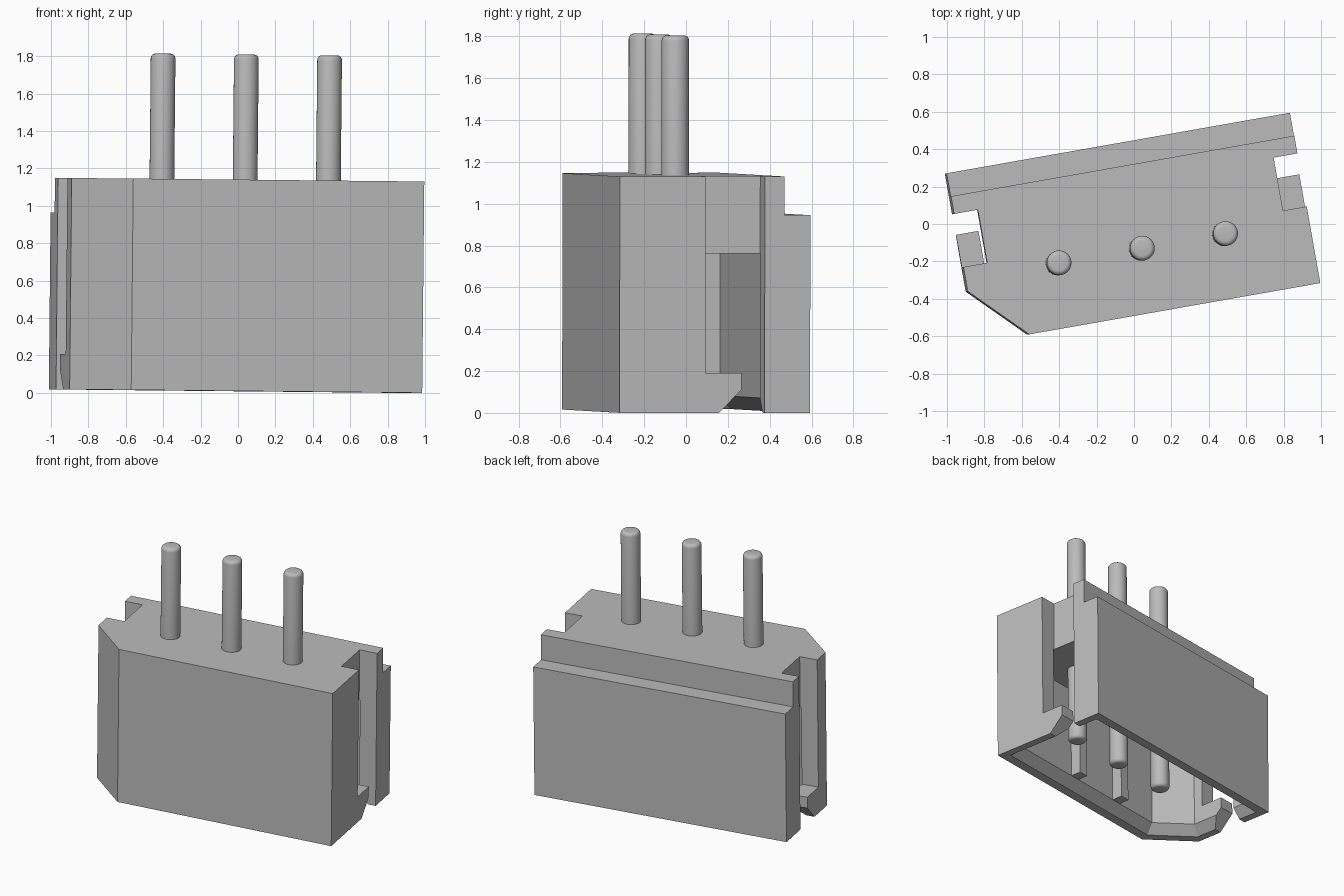
import bpy, bmesh, math
from mathutils import Matrix

cube = bpy.data.objects.get("Cube")
if cube:
    bpy.data.objects.remove(cube, do_unlink=True)

# One plain grey for everything
grey = bpy.data.materials.new("plain grey")
grey.use_nodes = True
GREY = (0.5, 0.5, 0.5, 1)
grey.diffuse_color = GREY
grey.node_tree.nodes["Principled BSDF"].inputs["Base Color"].default_value = GREY

# Whole connector is turned about z and leans very slightly
PLACE = (Matrix.Translation((-0.017, -0.003, 0.0095))
         @ Matrix.Rotation(math.radians(10), 4, 'Z')
         @ Matrix.Rotation(0.01, 4, 'Y'))
HALF, FRONT, BACK, HEIGHT = 0.932, -0.484, 0.441, 1.13
ROOF, INNER = 0.76, 0.81


def make(name, rings):
    """Loft closed rings of equal length into a capped solid."""
    bm = bmesh.new()
    loops = [[bm.verts.new(p) for p in ring] for ring in rings]
    n = len(loops[0])
    for a, b in zip(loops, loops[1:]):
        for i in range(n):
            j = (i + 1) % n
            bm.faces.new((a[i], a[j], b[j], b[i]))
    bm.faces.new(loops[0][::-1])
    bm.faces.new(loops[-1])
    bmesh.ops.recalc_face_normals(bm, faces=bm.faces)
    mesh = bpy.data.meshes.new(name)
    bm.to_mesh(mesh)
    bm.free()
    mesh.materials.append(grey)
    obj = bpy.data.objects.new(name, mesh)
    bpy.context.collection.objects.link(obj)
    return obj


def box(name, x0, x1, y0, y1, z0, z1):
    plan = [(x0, y0), (x1, y0), (x1, y1), (x0, y1)]
    return make(name, [[(x, y, z) for x, y in plan] for z in (z0, z1)])


def combine(target, tool, operation):
    mod = target.modifiers.new("cut", 'BOOLEAN')
    mod.operation, mod.solver, mod.object = operation, 'EXACT', tool
    bpy.ops.object.select_all(action='DESELECT')
    bpy.context.view_layer.objects.active = target
    target.select_set(True)
    bpy.ops.object.modifier_apply(modifier=mod.name)
    bpy.data.objects.remove(tool, do_unlink=True)


def plan_ring(half, front, back, diagonal, z):
    """Rectangle with one corner cut along x + y = diagonal."""
    return [(diagonal - front, front, z), (half, front, z), (half, back, z),
            (-half, back, z), (-half, diagonal + half, z)]


# Housing block with one cut corner
housing = make("housing", [plan_ring(HALF, FRONT, BACK, -1.132, z) for z in (0, HEIGHT)])

# Step along the back top edge
combine(housing, box("step_cutter", -2, 2, 0.316, 2, 0.945, 2), 'DIFFERENCE')

# Hollow underside with a flared mouth
LIP = 0.065
cavity = make("cavity_cutter", [
    plan_ring(INNER + g, -0.35 - g, 0.31 + g, -0.948 - 1.414 * g, z)
    for g, z in ((LIP, -0.05), (LIP, 0), (0, LIP), (0, ROOF))])
combine(housing, cavity, 'DIFFERENCE')

# Side slots, each leaving a hooked tab at the bottom
slot = [(-0.068, 0.19), (0.108, 0.19), (0.108, 0.11), (-0.002, 0),
        (-0.102, -0.1), (0.22, -0.1), (0.22, 2), (-0.068, 2)]
for side in (-1, 1):
    cutter = make("slot_cutter", [[(side * x, y, z) for y, z in slot] for x in (0.803, 1.2)])
    combine(housing, cutter, 'DIFFERENCE')

# Ribs on the inside of the front wall, between the pins
PIN_X = [0.021 + 0.452 * i for i in (-1, 0, 1)]
for a, b in zip(PIN_X, PIN_X[1:]):
    mid = (a + b) / 2
    rib = box("rib", mid - 0.038, mid + 0.038, -0.4, -0.27, LIP, ROOF + 0.05)
    combine(housing, rib, 'UNION')
housing.name = "housing"
housing.matrix_world = PLACE

# Contact pins with rounded ends
R, FILLET, Z0, Z1, SIDES = 0.066, 0.025, 0.18, 1.8, 32
arc = [(R - FILLET + FILLET * math.sin(t), FILLET * (1 - math.cos(t)))
       for t in (math.pi / 8 * k for k in range(5))]
profile = [(r, Z0 + h) for r, h in arc] + [(r, Z1 - h) for r, h in reversed(arc)]
for label, px in zip(("left_end", "middle", "right_end"), PIN_X):
    pin = make(label + "_pin", [
        [(px + r * math.cos(math.tau * i / SIDES), -0.135 + r * math.sin(math.tau * i / SIDES), z)
         for i in range(SIDES)] for r, z in profile])
    pin.matrix_world = PLACE
    bpy.ops.object.select_all(action='DESELECT')
    bpy.context.view_layer.objects.active = pin
    pin.select_set(True)
    bpy.ops.object.shade_smooth_by_angle(angle=math.radians(35))
